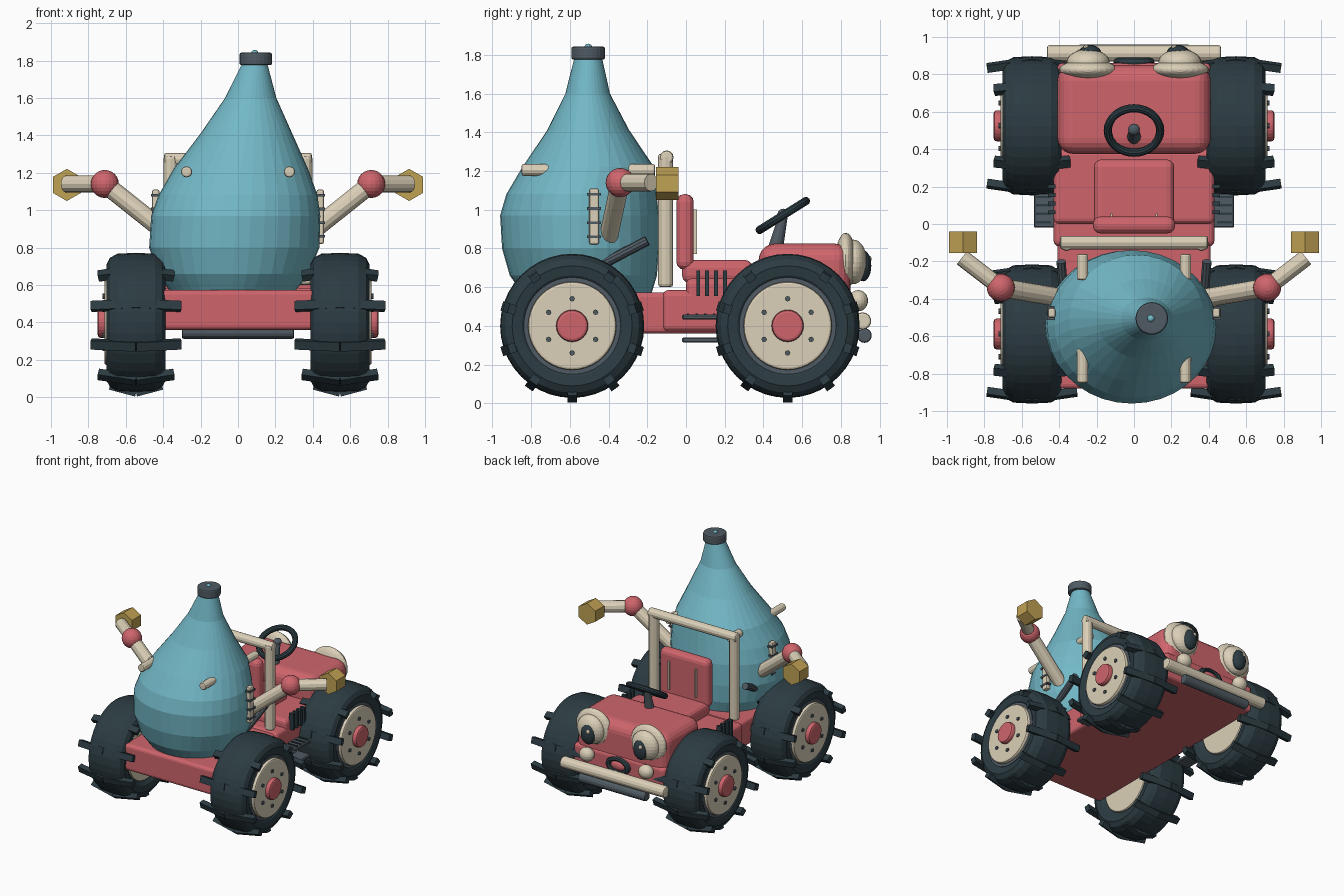
import bpy, bmesh, math
from mathutils import Vector, Matrix

cube = bpy.data.objects.get("Cube")
if cube:
    bpy.data.objects.remove(cube, do_unlink=True)


def material(name, r, g, b):
    m = bpy.data.materials.new(name)
    m.use_nodes = True
    m.diffuse_color = (r, g, b, 1)
    m.node_tree.nodes["Principled BSDF"].inputs["Base Color"].default_value = (r, g, b, 1)
    return m


RED = material("coral red", .62, .13, .15)
TEAL = material("tank teal", .17, .48, .57)
BEIGE = material("cream", .71, .63, .48)
RUBBER = material("dark rubber", .025, .045, .055)
GREY = material("slate grey", .08, .105, .125)
GOLD = material("gold", .53, .36, .09)
made = []


def finish(name, bm, mat):
    bmesh.ops.recalc_face_normals(bm, faces=bm.faces)
    me = bpy.data.meshes.new(name)
    bm.to_mesh(me)
    bm.free()
    me.materials.append(mat)
    ob = bpy.data.objects.new(name, me)
    bpy.context.collection.objects.link(ob)
    made.append(ob)
    return ob


def box(name, lo, hi, mat, bevel=0.0, segs=3):
    lo, hi = Vector(lo), Vector(hi)
    bm = bmesh.new()
    bmesh.ops.create_cube(bm, size=1, matrix=Matrix.Translation((lo + hi) / 2)
                          @ Matrix.Diagonal((*(hi - lo), 1)))
    ob = finish(name, bm, mat)
    if bevel:
        mod = ob.modifiers.new("rounded edges", "BEVEL")
        mod.width, mod.segments = bevel, segs
    return ob


def frame(a, b):
    """Matrix placing local z along the line from a to b, at its middle."""
    a, b = Vector(a), Vector(b)
    return Matrix.Translation((a + b) / 2) @ (b - a).to_track_quat("Z", "Y").to_matrix().to_4x4()


def rod(name, a, b, r, mat, segs=16, r2=None, bevel=0.0):
    bm = bmesh.new()
    bmesh.ops.create_cone(bm, cap_ends=True, segments=segs, radius1=r, radius2=r if r2 is None else r2,
                          depth=(Vector(b) - Vector(a)).length, matrix=frame(a, b))
    ob = finish(name, bm, mat)
    if bevel:
        mod = ob.modifiers.new("rounded rim", "BEVEL")
        mod.width, mod.segments = bevel, 2
        mod.angle_limit = math.radians(50)
    return ob


def ball(name, c, size, mat, u=20, v=12):
    bm = bmesh.new()
    bmesh.ops.create_uvsphere(bm, u_segments=u, v_segments=v, radius=1,
                              matrix=Matrix.Translation(c) @ Matrix.Diagonal((*size, 1)))
    return finish(name, bm, mat)


def loft(name, rings, mat, closed=False):
    """Skin equal-length point rings; cap the ends unless closed."""
    bm = bmesh.new()
    vs = [[bm.verts.new(p) for p in ring] for ring in rings]
    n = len(vs[0])
    for i in range(len(vs) if closed else len(vs) - 1):
        a, b = vs[i], vs[(i + 1) % len(vs)]
        for j in range(n):
            k = (j + 1) % n
            bm.faces.new((a[j], a[k], b[k], b[j]))
    if not closed:
        bm.faces.new(vs[0])
        bm.faces.new(vs[-1])
    return finish(name, bm, mat)


def torus(name, R, r, mat, matrix, major=32, minor=10):
    rings = []
    for i in range(major):
        turn = Matrix.Rotation(math.tau * i / major, 4, "Z")
        rings.append([matrix @ turn @ Vector((R + r * math.cos(math.tau * j / minor), 0,
                                              r * math.sin(math.tau * j / minor))) for j in range(minor)])
    return loft(name, rings, mat, closed=True)


# Wheels: tyre, drooping tread lugs, rim, bolts and hub
TYRE = [(-.12, .22), (-.15, .26), (-.158, .31), (-.14, .345), (-.10, .367), (0, .372),
        (.10, .367), (.14, .345), (.158, .31), (.15, .26), (.12, .22)]


def wheel(side, end, y):
    tag, cx, cz = f"{side}_{end}", .545, .40
    s = 1 if side == "left" else -1

    def at(x, r, a, z=cz):
        return Vector((s * (cx + x), y + r * math.cos(a), z + r * math.sin(a)))

    loft("tyre_" + tag, [[at(x, r, math.tau * j / 40) for j in range(40)] for x, r in TYRE], RUBBER)
    bm = bmesh.new()
    for i in range(10):
        a = math.radians(18 + 36 * i)
        tip = .14 + .105 * abs(math.cos(a))
        for d in (-1, 1):
            p, q = at(0, .362, a, .385), at(d * tip, .325, a, .385)
            along = (q - p).normalized()
            tangent = Vector((0, -math.sin(a), math.cos(a)))
            turn = Matrix((along, tangent, along.cross(tangent))).transposed().to_4x4()
            bmesh.ops.create_cube(bm, size=1, matrix=Matrix.Translation((p + q) / 2) @ turn
                                  @ Matrix.Diagonal(((q - p).length, .05, .04, 1)))
    finish("tread_lugs_" + tag, bm, RUBBER)
    rod("rim_seat_" + tag, at(0, 0, 0), at(.145, 0, 0), .25, GREY, 40)
    rod("rim_" + tag, at(-.14, 0, 0), at(.17, 0, 0), .228, BEIGE, 40, bevel=.012)
    rod("hub_" + tag, at(.1, 0, 0), at(.205, 0, 0), .083, RED, 24, bevel=.015)
    for i in range(6):
        a = math.radians(30 + 60 * i)
        rod(f"wheel_bolt_{tag}_{i + 1}", at(.16, .14, a), at(.18, .14, a), .014, GREY, 8)


for side in ("left", "right"):
    wheel(side, "tank_end", -.588)
    wheel(side, "bonnet_end", .525)

# Body
box("chassis", (-.41, -.88, .36), (.41, .86, .573), RED, .025)
box("cabin_floor", (-.43, -.12, .37), (.43, .42, .585), RED, .03)
box("cabin_base", (-.43, 0, .45), (.43, .40, .645), RED, .03)
box("bonnet", (-.41, .375, .42), (.41, .85, .825), RED, .085, 5)
box("seat_cushion", (-.215, -.02, .62), (.215, .345, .74), RED, .04)
box("seat_back", (-.22, -.05, .69), (.22, .04, 1.08), RED, .04)
for x in (-.12, .12):
    box("seat_piping", (x - .006, .035, .77), (x + .006, .057, 1.0), BEIGE)

# Steering wheel, tilted towards the seat
tilt = Matrix.Translation((0, .50, .97)) @ Matrix.Rotation(math.radians(32), 4, "X")
torus("steering_wheel", .14, .022, RUBBER, tilt)
rod("steering_column", (0, .46, .79), (0, .505, .98), .04, GREY, 12, .022)
ball("steering_hub", (0, .505, .98), (.032, .032, .025), GREY, 12, 8)

# Roll bar
for x in (-.36, .36):
    rod("roll_bar_post", (x, -.105, .60), (x, -.105, 1.29), .039, BEIGE, 12, bevel=.015)
rod("roll_bar_top", (-.395, -.10, 1.27), (.395, -.10, 1.27), .036, BEIGE, 12, bevel=.012)

# Pear-shaped tank: height, centre x, centre y, radius x, radius y
PEAR = [(.56, -.03, -.51, .33, .33), (.66, -.025, -.53, .405, .38), (.80, -.02, -.545, .455, .405),
        (.97, -.012, -.55, .452, .41), (1.08, 0, -.54, .425, .388), (1.22, .015, -.505, .36, .34),
        (1.41, .045, -.505, .245, .212), (1.60, .068, -.508, .137, .115), (1.79, .09, -.505, .065, .07)]
loft("tank", [[(cx + rx * math.cos(math.tau * j / 36), cy + ry * math.sin(math.tau * j / 36), z)
               for j in range(36)] for z, cx, cy, rx, ry in PEAR], TEAL)
rod("tank_cap", (.095, -.505, 1.775), (.095, -.505, 1.842), .087, GREY, 24, bevel=.01)
ball("cap_knob", (.09, -.505, 1.84), (.02, .02, .017), TEAL, 10, 6)

for s, side in ((1, "left"), (-1, "right")):
    # Tank pegs, ladder gauge and feed pipe
    rod("front_peg_" + side, (s * .275, -.85, 1.205), (s * .275, -.66, 1.205), .03, BEIGE, 12, bevel=.01)
    rod("rear_peg_" + side, (s * .275, -.30, 1.205), (s * .275, -.16, 1.205), .03, BEIGE, 12, bevel=.01)
    box("gauge_" + side, (s * .44 - .02, -.50, .82), (s * .44 + .02, -.45, 1.11), BEIGE, .01, 2)
    for i in range(4):
        z = .86 + .073 * i
        box("gauge_mark_" + side, (s * .445 - .02, -.512, z - .007), (s * .445 + .02, -.438, z + .007), GREY)
    rod("feed_pipe_" + side, (s * .37, -.45, .71), (s * .39, -.20, .84), .026, GREY, 10)

    # Arm with elbow ball and six-sided hand
    elbow = (s * .712, -.34, 1.14)
    rod("upper_arm_" + side, (s * .36, -.40, .86), elbow, .05, BEIGE, 12)
    rod("forearm_" + side, elbow, (s * .92, -.18, 1.14), .045, BEIGE, 12)
    ball("elbow_" + side, elbow, (.075, .075, .075), RED)
    rod("hand_" + side, (s * .915, -.155, 1.135), (s * .915, -.04, 1.135), .086, GOLD, 6)

    # Side vents and two-tread step
    for i in range(4):
        y = .063 + .046 * i
        box("vent_fin_" + side, (s * .44 - .02, y - .01, .555), (s * .44 + .02, y + .01, .685), RUBBER)
    for z in (.327, .445):
        box("step_tread_" + side, (s * .475 - .06, -.02, z - .013), (s * .475 + .06, .17, z + .013), GREY, .006, 1)
    for i in range(4):
        y = .01 + .045 * i
        box("step_grip_" + side, (s * .485 - .04, y - .006, .455), (s * .485 + .04, y + .006, .465), RUBBER)

    # Headlamp eyes
    ball("eye_socket_" + side, (s * .245, .825, .735), (.155, .055, .145), BEIGE, 28, 14)
    ball("eye_ball_" + side, (s * .245, .865, .73), (.115, .07, .115), BEIGE, 28, 14)
    ball("pupil_" + side, (s * .235, .915, .71), (.06, .042, .08), RUBBER)
    ball("eye_glint_" + side, (s * .235 - .02, .946, .745), (.016, .012, .018), BEIGE, 10, 6)
    ball("cheek_lamp_" + side, (s * .265, .89, .53), (.06, .05, .055), BEIGE)

# Mouth, bumper and lower bar
mouth = Matrix.Translation((0, .865, .50)) @ Matrix.Diagonal((1, 1, .6, 1)) @ Matrix.Rotation(math.pi / 2, 4, "X")
torus("mouth_ring", .085, .025, RUBBER, mouth, 24, 8)
ball("mouth_centre", (0, .86, .50), (.07, .03, .04), RED)
rod("bumper", (-.465, .912, .425), (.465, .912, .425), .045, BEIGE, 14, bevel=.012)
rod("lower_bar", (-.30, .922, .35), (.30, .922, .35), .038, GREY, 14, bevel=.01)

# Smooth shading with crisp edges
for ob in bpy.context.view_layer.objects:
    ob.select_set(ob in made)
bpy.context.view_layer.objects.active = made[0]
bpy.ops.object.shade_smooth_by_angle(angle=math.radians(35))
